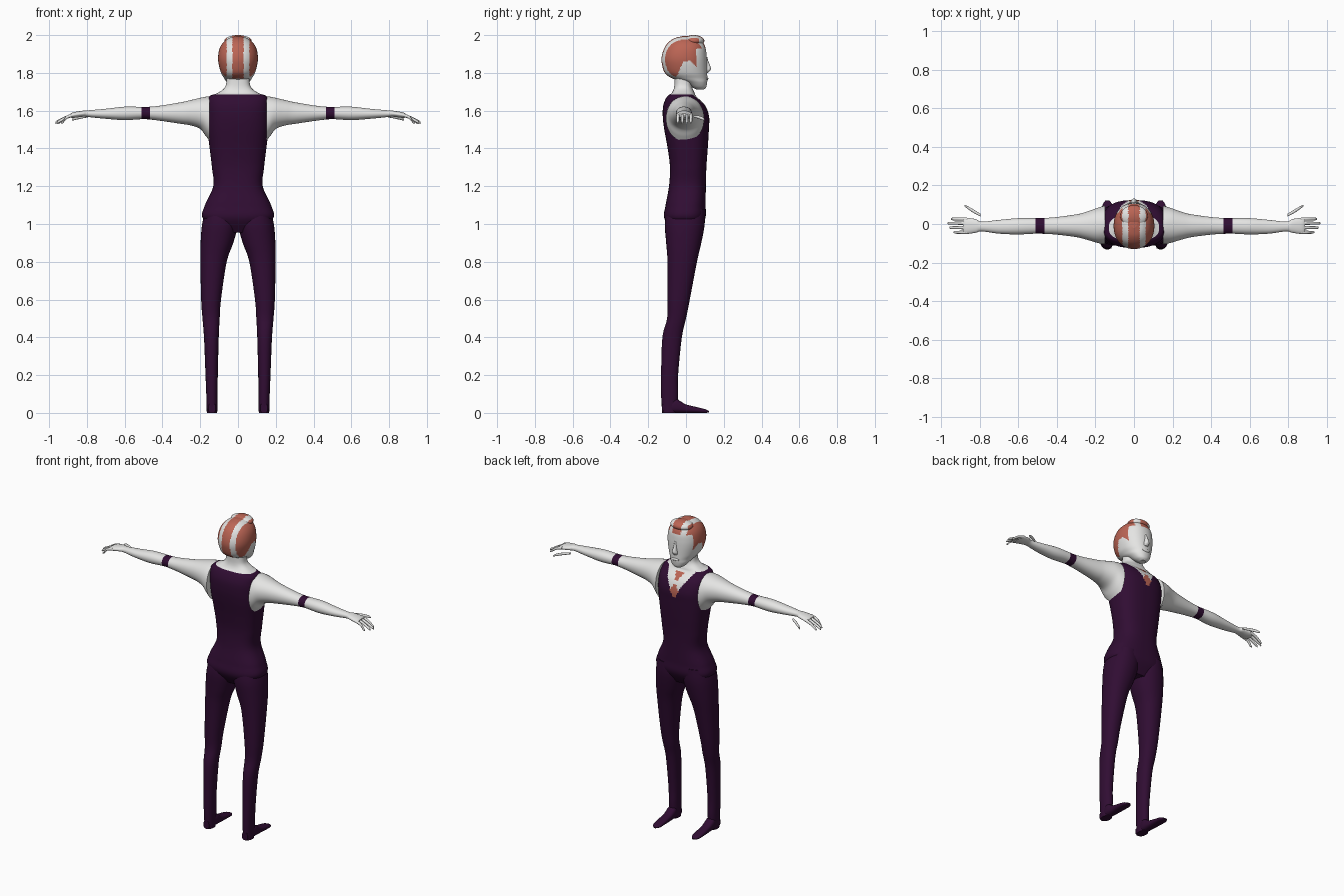
import bpy, bmesh, math
from mathutils import Vector

# Materials: one per colour
MATS = []
for name, col in (("pale_skin", (0.78, 0.78, 0.77, 1)),
                  ("dark_purple", (0.03, 0.004, 0.033, 1)),
                  ("terracotta", (0.5, 0.13, 0.09, 1))):
    m = bpy.data.materials.new(name)
    m.diffuse_color = col
    MATS.append(m)
SKIN, SUIT, HAIR = 0, 1, 2


def resample(rings, k):
    """Smooth the list of sections with a Catmull-Rom curve."""
    out = []
    for i in range(len(rings) - 1):
        p0, p1 = rings[max(i - 1, 0)], rings[i]
        p2, p3 = rings[i + 1], rings[min(i + 2, len(rings) - 1)]
        for j in range(k):
            u = j / k
            out.append([0.5 * (2 * b + (c - a) * u + (2 * a - 5 * b + 4 * c - d) * u * u
                               + (3 * b - a - 3 * c + d) * u ** 3)
                        for a, b, c, d in zip(p0, p1, p2, p3)])
    out.append(list(rings[-1]))
    return out


def loft(name, rings, axis='z', n=32, k=4, power=2.0, rule=lambda c: SKIN, side=1):
    """Sections are (position, a_low, a_high, b_low, b_high)."""
    bm = bmesh.new()
    loops = []
    for t, a0, a1, b0, b1 in resample(rings, k):
        loop = []
        for i in range(n):
            w = 2 * math.pi * i / n
            ca, sb = math.cos(w), math.sin(w)
            a = (a0 + a1) / 2 + (a1 - a0) / 2 * math.copysign(abs(ca) ** (2 / power), ca)
            b = (b0 + b1) / 2 + (b1 - b0) / 2 * math.copysign(abs(sb) ** (2 / power), sb)
            x, y, z = {'z': (a, b, t), 'x': (t, a, b), 'y': (a, t, b)}[axis]
            loop.append(bm.verts.new((x * side, y, z)))
        loops.append(loop)
    for p, q in zip(loops, loops[1:]):
        for i in range(n):
            j = (i + 1) % n
            bm.faces.new((p[i], p[j], q[j], q[i]))
    bm.faces.new(loops[0])
    bm.faces.new(loops[-1])
    bmesh.ops.recalc_face_normals(bm, faces=bm.faces)
    return finish(name, bm, rule)


def ball(name, centre, radii, rule=lambda c: SKIN):
    bm = bmesh.new()
    bmesh.ops.create_uvsphere(bm, u_segments=48, v_segments=24, radius=1)
    for v in bm.verts:
        v.co = Vector(c + r * p for c, r, p in zip(centre, radii, v.co))
    return finish(name, bm, rule)


def finish(name, bm, rule):
    for f in bm.faces:
        f.smooth = len(f.verts) <= 4
        f.material_index = rule(f.calc_center_median())
    me = bpy.data.meshes.new(name)
    bm.to_mesh(me)
    bm.free()
    for m in MATS:
        me.materials.append(m)
    ob = bpy.data.objects.new(name, me)
    bpy.context.collection.objects.link(ob)
    return ob


# Torso with neck, V neckline and tie
def torso_rule(c):
    if c.y > 0.0:
        if abs(c.x) / 0.03 + abs(c.z - 1.57) / 0.05 < 1:
            return HAIR
        if 1.625 < c.z < 1.67 and abs(c.x) < (c.z - 1.62) * 0.6:
            return HAIR
        if abs(c.x) < (c.z - 1.53) * 0.62:
            return SKIN
    return SUIT if c.z < 1.686 else SKIN


def sym(z, r, y0, y1):
    return (z, -r, r, y0, y1)


loft("torso", [sym(0.955, .10, -.07, .06), sym(1.03, .186, -.115, .102),
               sym(1.1, .175, -.108, .104), sym(1.2, .131, -.09, .105),
               sym(1.3, .138, -.085, .108), sym(1.4, .15, -.097, .115),
               sym(1.5, .162, -.115, .121), sym(1.57, .165, -.123, .122),
               sym(1.63, .164, -.12, .1), sym(1.675, .152, -.1, .055),
               sym(1.695, .105, -.075, .045), sym(1.73, .066, -.062, .032),
               sym(1.8, .06, -.06, .03)],
     n=160, k=10, power=2.6, rule=torso_rule)

# Hair colouring: lower edge over the ear, hairline and two pale stripes
EDGE = [(-.2, 1.76), (-.07, 1.765), (-.045, 1.79), (-.015, 1.86), (.02, 1.865), (.056, 1.83)]


def head_rule(c):
    if 0.03 < abs(c.x) < 0.06:
        return SKIN
    if c.z > 1.93:
        return HAIR
    for (y0, z0), (y1, z1) in zip(EDGE, EDGE[1:]):
        if y0 <= c.y < y1:
            return HAIR if c.z > z0 + (z1 - z0) * (c.y - y0) / (y1 - y0) else SKIN
    return SKIN


# Head
loft("head", [sym(1.712, .02, .055, .095), sym(1.725, .04, .03, .107),
              sym(1.75, .06, -.01, .112), sym(1.772, .074, -.075, .113),
              sym(1.80, .09, -.112, .112), sym(1.85, .103, -.128, .111),
              sym(1.89, .105, -.128, .109), sym(1.93, .097, -.115, .104),
              sym(1.96, .079, -.095, .09), sym(1.983, .05, -.062, .06),
              sym(1.994, .015, -.02, .02)],
     n=128, k=8, power=2.15, rule=head_rule)
ball("hair_quiff", (0, .042, 1.97), (.072, .055, .03), head_rule)

# Face details
loft("nose", [(1.8, -.014, .014, .09, .117), (1.815, -.018, .018, .09, .13),
              (1.83, -.014, .014, .09, .131), (1.86, -.009, .009, .09, .119),
              (1.885, -.008, .008, .09, .112)], n=16)
ball("lips", (0, .11, 1.77), (.026, .008, .009))

for s, label in ((1, "right"), (-1, "left")):
    # Leg
    loft(label + "_leg", [(1.08, .01, .17, -.10, .10), (1.0, .0, .19, -.112, .099),
                          (.9, .025, .198, -.105, .081), (.8, .06, .199, -.098, .058),
                          (.6, .09, .195, -.098, .02), (.5, .097, .188, -.1, .0),
                          (.4, .102, .18, -.125, -.022), (.2, .107, .172, -.132, -.042),
                          (.1, .108, .168, -.132, -.042), (.0, .11, .165, -.126, -.05)],
         power=2.2, rule=lambda c: SUIT, side=s)
    # Foot
    loft(label + "_foot", [(-.128, .118, .157, 0, .05), (-.06, .108, .167, 0, .075),
                           (-.03, .108, .167, 0, .062), (0, .109, .166, 0, .045),
                           (.06, .11, .167, 0, .03), (.1, .113, .163, 0, .02),
                           (.122, .128, .148, .002, .01)],
         axis='y', power=2.6, rule=lambda c: SUIT, side=s)
    # Arm and palm, with a dark band at the elbow
    loft(label + "_arm", [(.15, -.106, .096, 1.44, 1.676), (.17, -.103, .09, 1.465, 1.674),
                          (.2, -.095, .08, 1.503, 1.668), (.25, -.08, .062, 1.522, 1.656),
                          (.3, -.068, .05, 1.53, 1.645), (.4, -.055, .036, 1.545, 1.628),
                          (.465, -.051, .031, 1.553, 1.621), (.51, -.05, .03, 1.555, 1.62),
                          (.6, -.054, .03, 1.55, 1.621), (.7, -.05, .021, 1.557, 1.61),
                          (.79, -.038, .012, 1.566, 1.602), (.82, -.045, .025, 1.568, 1.6),
                          (.87, -.052, .032, 1.562, 1.592), (.888, -.047, .026, 1.564, 1.584)],
         axis='x', n=40, k=6, power=2.1, side=s,
         rule=lambda c: SUIT if .465 < abs(c.x) < .51 else SKIN)
    # Fingers
    for i, (y, tip) in enumerate(((-.043, .935), (-.019, .958), (.004, .966), (.026, .95))):
        loft(f"{label}_finger_{i + 1}",
             [(.865, y - .009, y + .009, 1.57, 1.588), (.905, y - .008, y + .008, 1.557, 1.575),
              (tip - .01, y - .007, y + .007, 1.535, 1.55), (tip, y - .003, y + .003, 1.53, 1.54)],
             axis='x', n=12, k=3, side=s)
    # Thumb
    loft(label + "_thumb", [(.795, .038, .052, 1.564, 1.576), (.83, .056, .074, 1.558, 1.574),
                            (.865, .08, .094, 1.55, 1.566), (.88, .092, .099, 1.547, 1.555)],
         axis='x', n=12, k=3, side=s)
